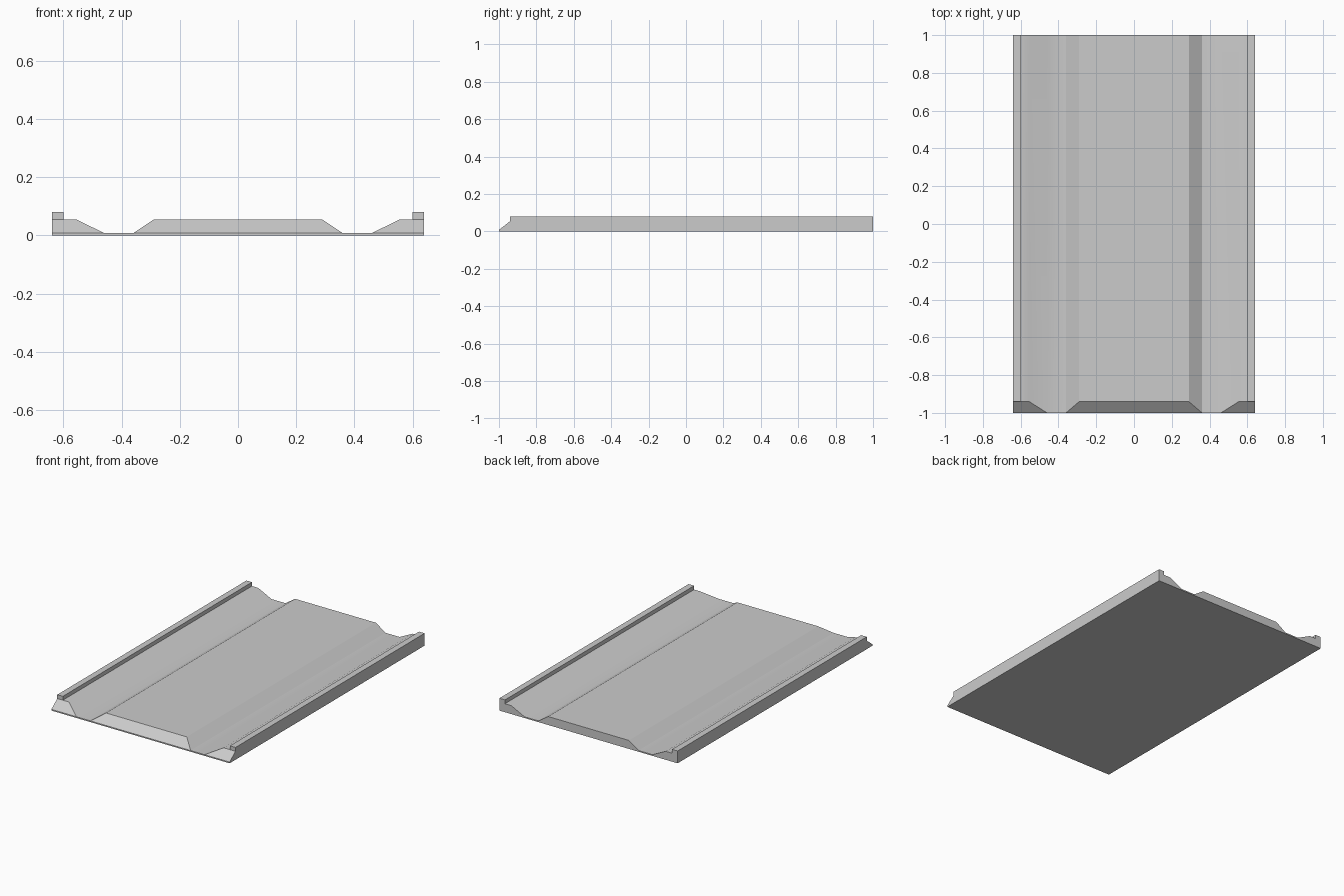
import bpy
import bmesh
import math

cube = bpy.data.objects.get("Cube")
if cube:
    bpy.data.objects.remove(cube, do_unlink=True)

HALF_W, BACK, FRONT, BEVEL_Y = 0.64, 1.0, -1.0, -0.94
LIP, DECK, RAIL_TOP, RAIL_IN = 0.008, 0.055, 0.08, 0.60

grey = bpy.data.materials.new("light_grey")
grey.use_nodes = True
colour = (0.6, 0.6, 0.6, 1)
grey.diffuse_color = colour
grey.node_tree.nodes["Principled BSDF"].inputs["Base Color"].default_value = colour


def finish(bm, name):
    bmesh.ops.recalc_face_normals(bm, faces=bm.faces[:])
    mesh = bpy.data.meshes.new(name)
    bm.to_mesh(mesh)
    bm.free()
    mesh.materials.append(grey)
    obj = bpy.data.objects.new(name, mesh)
    bpy.context.collection.objects.link(obj)
    return obj


# Deck: grooved cross-section, mirrored about the middle
half = [(HALF_W, 0), (HALF_W, LIP), (HALF_W, DECK), (0.555, DECK),
        (0.46, LIP), (0.36, LIP), (0.29, DECK)]
profile = half + [(-x, z) for x, z in reversed(half)]
n = len(profile)


def front_y(z):
    t = max(0, (z - LIP) / (DECK - LIP))
    return FRONT + t * (BEVEL_Y - FRONT)


bm = bmesh.new()
front = [bm.verts.new((x, front_y(z), z)) for x, z in profile]
back = [bm.verts.new((x, BACK, z)) for x, z in profile]
for i in range(n):
    j = (i + 1) % n
    bm.faces.new((front[i], front[j], back[j], back[i]))
bm.faces.new(back)

# Front end: upright lip, then sloped faces on the three ridges
lip = [v for v in front if v.co.z < LIP + 0.001]
bm.faces.new(lip)
for first, last in ((1, 4), (5, 8), (9, 12)):
    bm.faces.new(front[first:last + 1])
deck = finish(bm, "grooved_deck")

# Smooth the shallow outer slopes, keep the steeper edges sharp
bpy.ops.object.select_all(action='DESELECT')
deck.select_set(True)
bpy.context.view_layer.objects.active = deck
bpy.ops.object.shade_smooth_by_angle(angle=math.radians(30))

# Side rails
for side, name in ((1, "left_rail"), (-1, "right_rail")):
    bm = bmesh.new()
    bmesh.ops.create_cube(bm, size=1)
    for v in bm.verts:
        v.co = (side * (HALF_W if v.co.x > 0 else RAIL_IN),
                BACK if v.co.y > 0 else BEVEL_Y,
                RAIL_TOP if v.co.z > 0 else DECK)
    finish(bm, name)
